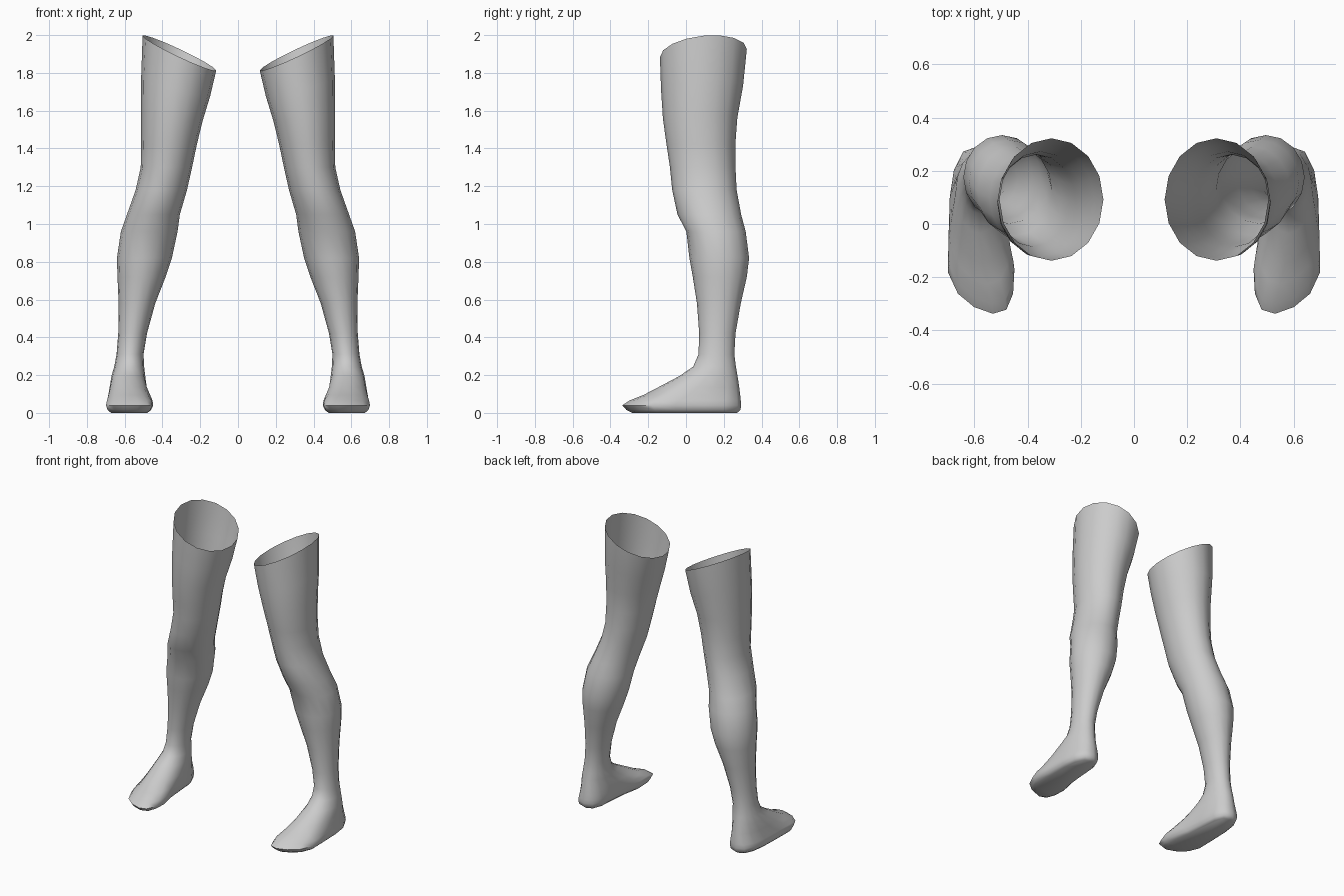
import bpy, bmesh, math

SIDES = 16

# Horizontal slices: z, x inner, x outer, y front, y back, rim tilt, sole-shape blend
SLICES = [
    (1.905, 0.115, 0.505, -0.138, 0.322, 0.47, 0),
    (1.72, 0.148, 0.513, -0.132, 0.302, 0.25, 0),
    (1.56, 0.188, 0.513, -0.122, 0.272, 0.10, 0),
    (1.42, 0.218, 0.513, -0.103, 0.261, 0, 0),
    (1.30, 0.243, 0.515, -0.085, 0.262, 0, 0),
    (1.18, 0.270, 0.542, -0.073, 0.268, 0, 0),
    (1.05, 0.308, 0.588, -0.045, 0.292, 0, 0),
    (0.96, 0.320, 0.620, 0.002, 0.316, 0, 0),
    (0.82, 0.350, 0.641, 0.018, 0.334, 0, 0),
    (0.72, 0.383, 0.638, 0.036, 0.322, 0, 0),
    (0.58, 0.438, 0.632, 0.058, 0.290, 0, 0),
    (0.42, 0.482, 0.634, 0.070, 0.262, 0, 0),
    (0.31, 0.500, 0.643, 0.066, 0.256, 0, 0),
    (0.245, 0.497, 0.655, 0.038, 0.264, 0, 0),
    (0.195, 0.491, 0.670, -0.035, 0.273, 0, 0),
    (0.135, 0.477, 0.680, -0.148, 0.282, 0, 0.3),
    (0.095, 0.462, 0.688, -0.225, 0.287, 0, 0.65),
    (0.065, 0.452, 0.694, -0.300, 0.290, 0, 0.95),
    (0.040, 0.449, 0.699, -0.337, 0.292, 0, 1),
    (0.015, 0.460, 0.690, -0.315, 0.288, 0, 1),
    (0.000, 0.480, 0.672, -0.285, 0.270, 0, 1),
]

# Foot outline seen from above, from the outer side round past the heel
SOLE = [(0.695, -0.06), (0.69, 0.1), (0.675, 0.2), (0.64, 0.27), (0.585, 0.29),
        (0.53, 0.27), (0.50, 0.2), (0.49, 0.08), (0.475, -0.06), (0.45, -0.17),
        (0.455, -0.26), (0.48, -0.32), (0.53, -0.335), (0.60, -0.31),
        (0.66, -0.26), (0.697, -0.18)]


def slice_points(z, x0, x1, y0, y1, tilt, blend):
    cx, hx, cy, hy = (x0 + x1) / 2, (x1 - x0) / 2, (y0 + y1) / 2, (y1 - y0) / 2
    pts = []
    for i, (sx, sy) in enumerate(SOLE):
        a = 2 * math.pi * i / SIDES
        u = (1 - blend) * math.cos(a) + blend * (sx - 0.5735) / 0.1235
        v = (1 - blend) * math.sin(a) + blend * (sy + 0.0225) / 0.3125
        pts.append((cx + u * hx, cy + v * hy, z + tilt * (u * hx + 0.2 * v * hy)))
    return pts


def build_leg(name, side):
    bm = bmesh.new()
    rings = [[bm.verts.new((side * x, y, z)) for x, y, z in slice_points(*s)]
             for s in SLICES]
    for a, b in zip(rings, rings[1:]):
        for i in range(SIDES):
            j = (i + 1) % SIDES
            f = (a[i], b[i], b[j], a[j])
            bm.faces.new(f if side > 0 else f[::-1])
    # Closed sole; the thigh stays open at the top
    bm.faces.new(rings[-1][::-1] if side > 0 else rings[-1])
    mesh = bpy.data.meshes.new(name)
    bm.to_mesh(mesh)
    bm.free()
    obj = bpy.data.objects.new(name, mesh)
    bpy.context.collection.objects.link(obj)
    bpy.ops.object.select_all(action='DESELECT')
    obj.select_set(True)
    bpy.context.view_layer.objects.active = obj
    bpy.ops.object.shade_smooth_by_angle(angle=math.radians(50))


build_leg("left_leg", 1)
build_leg("right_leg", -1)
